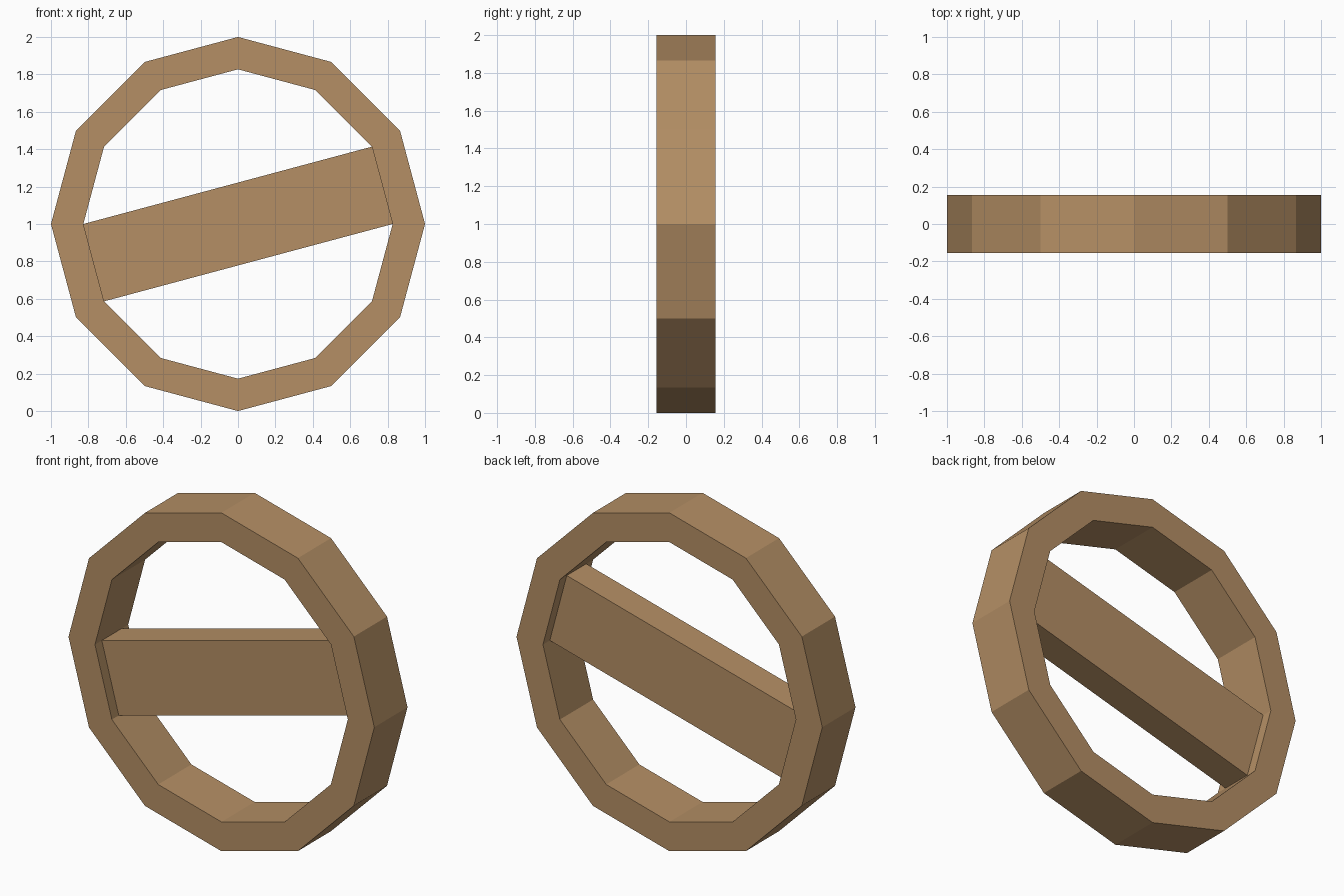
import bpy, bmesh, math
from mathutils import Matrix

if "Cube" in bpy.data.objects:
    bpy.data.objects.remove(bpy.data.objects["Cube"])

SIDES, R_OUT, R_IN = 12, 1.0, 0.827
HALF_RING, HALF_BAR = 0.155, 0.091

wood = bpy.data.materials.new("tan wood")
wood.diffuse_color = (0.46, 0.275, 0.13, 1)
wood.use_nodes = True
wood.node_tree.nodes["Principled BSDF"].inputs["Base Color"].default_value = wood.diffuse_color


def add_object(name, bm):
    bmesh.ops.recalc_face_normals(bm, faces=bm.faces)
    mesh = bpy.data.meshes.new(name)
    bm.to_mesh(mesh)
    bm.free()
    mesh.materials.append(wood)
    ob = bpy.data.objects.new(name, mesh)
    ob.location.z = 1.0
    bpy.context.collection.objects.link(ob)
    return ob


# Twelve-sided ring: a rectangular section swept around the y axis
bm = bmesh.new()
section = [(R_OUT, -HALF_RING), (R_OUT, HALF_RING), (R_IN, HALF_RING), (R_IN, -HALF_RING)]
loops = []
for i in range(SIDES):
    a = 2 * math.pi * i / SIDES
    loops.append([bm.verts.new((r * math.cos(a), y, r * math.sin(a))) for r, y in section])
for i in range(SIDES):
    p, q = loops[i], loops[(i + 1) % SIDES]
    for j in range(4):
        k = (j + 1) % 4
        bm.faces.new((p[j], p[k], q[k], q[j]))
add_object("ring", bm)

# Crossbar: spans two opposite inner facets, set back from the ring faces
half = math.pi / SIDES
bm = bmesh.new()
bmesh.ops.create_cube(bm, size=2, matrix=Matrix.Diagonal(
    (R_IN * math.cos(half), HALF_BAR, R_IN * math.sin(half), 1)))
bar = add_object("crossbar", bm)
bar.rotation_euler.y = -half
